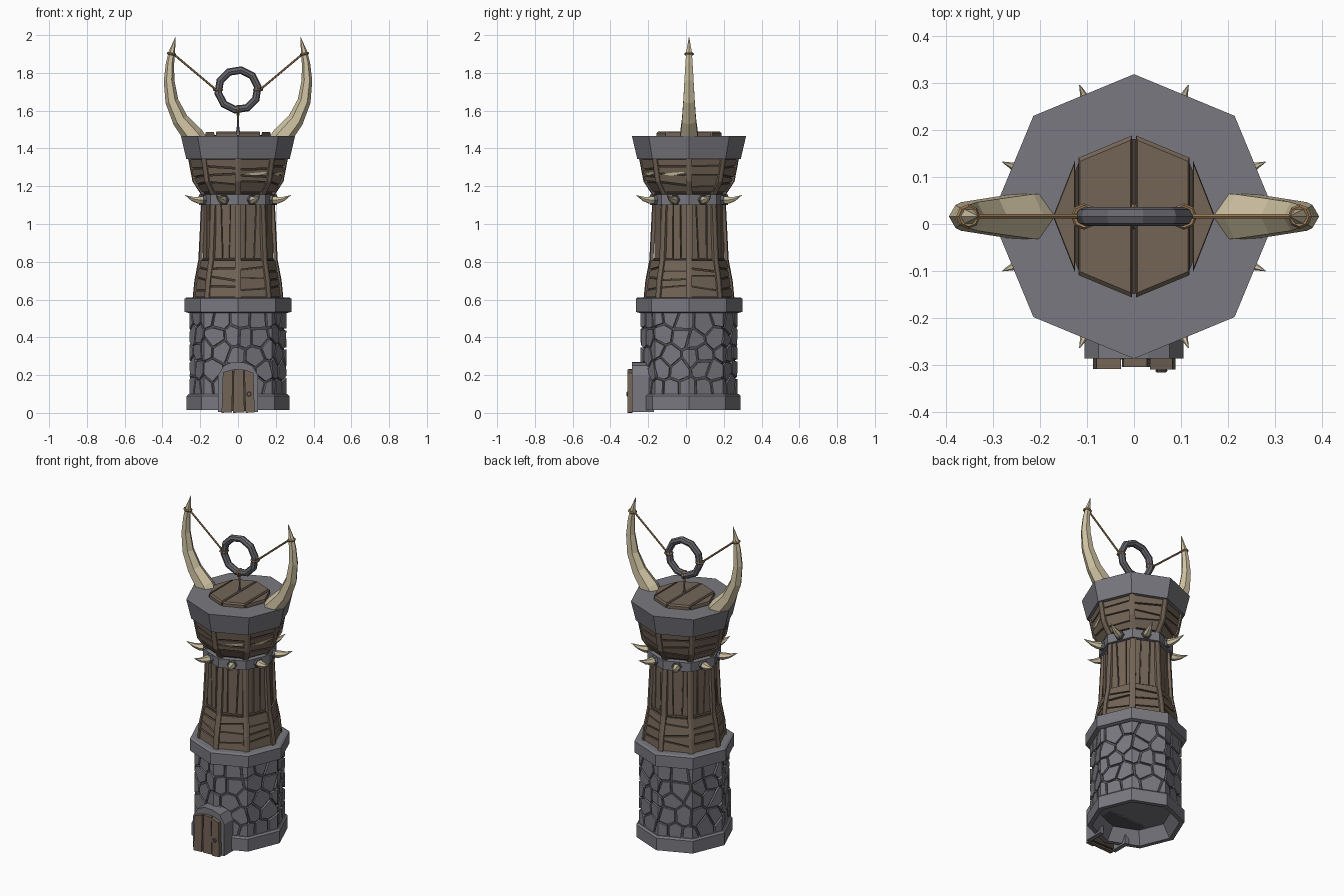
import bpy, bmesh, math, random
from mathutils import Vector as V

if "Cube" in bpy.data.objects:
    bpy.data.objects.remove(bpy.data.objects["Cube"])

random.seed(4)
CY = 0.016            # tower axis in y
FW = 0.195            # nominal width of one wall side


def mat(name, c):
    m = bpy.data.materials.new(name)
    m.diffuse_color = (*c, 1)
    m.use_nodes = True
    m.node_tree.nodes["Principled BSDF"].inputs["Base Color"].default_value = m.diffuse_color
    return m


STONE = mat("grey_stone", (0.19, 0.19, 0.215))
MORTAR = mat("dark_mortar", (0.085, 0.085, 0.095))
WOOD = mat("brown_wood", (0.175, 0.13, 0.095))
DARK = mat("dark_wood", (0.06, 0.045, 0.033))
BONE = mat("pale_bone", (0.62, 0.54, 0.36))
ROPE = mat("tan_rope", (0.34, 0.21, 0.10))
IRON = mat("dark_iron", (0.13, 0.13, 0.15))


def finish(bm, name, m):
    bmesh.ops.recalc_face_normals(bm, faces=bm.faces)
    me = bpy.data.meshes.new(name)
    bm.to_mesh(me)
    bm.free()
    me.materials.append(m)
    ob = bpy.data.objects.new(name, me)
    bpy.context.collection.objects.link(ob)
    return ob


def skin(bm, rings, cap=True):
    vs = [[bm.verts.new(p) for p in r] for r in rings]
    n = len(vs[0])
    for a, b in zip(vs, vs[1:]):
        for i in range(n):
            bm.faces.new((a[i], a[(i + 1) % n], b[(i + 1) % n], b[i]))
    if cap:
        bm.faces.new(vs[0][::-1])
        bm.faces.new(vs[-1])


def wall(s, z, r):
    """Point on the eight-sided wall: s counts sides, r is corner radius."""
    k = math.floor(s + 1e-9)
    a, b = (V((math.cos(i * math.pi / 4), math.sin(i * math.pi / 4))) for i in (k, k + 1))
    p = a.lerp(b, s - k) * r
    return V((p.x, p.y + CY, z))


def octa(name, prof, m, cap=True):
    bm = bmesh.new()
    skin(bm, [[wall(k, z, r) for k in range(8)] for r, z in prof], cap)
    return finish(bm, name, m)


def tube(bm, pts, radii, n=6, closed=False):
    """Tube along a path lying in the xz plane."""
    rings = []
    c = len(pts)
    for i, p in enumerate(pts):
        t = (pts[(i + 1) % c] - pts[i - 1]) if closed else (pts[min(i + 1, c - 1)] - pts[max(i - 1, 0)])
        t.normalize()
        side = V((0, 1, 0)) if abs(t.y) < 0.9 else V((1, 0, 0))
        up = t.cross(side).normalized()
        side = up.cross(t)
        rings.append([p + radii[i] * (math.cos(a) * up + math.sin(a) * side)
                      for a in (2 * math.pi * j / n for j in range(n))])
    skin(bm, rings + ([rings[0]] if closed else []), not closed)
    if closed:
        bmesh.ops.remove_doubles(bm, verts=bm.verts, dist=1e-5)


def loop(bm, c, axis, R, r, seg=8, n=5):
    a = axis.orthogonal().normalized()
    b = axis.cross(a)
    rings = []
    for i in range(seg + 1):
        t = 2 * math.pi * i / seg
        d = math.cos(t) * a + math.sin(t) * b
        rings.append([c + d * (R + r * math.cos(q)) + axis * r * math.sin(q)
                      for q in (2 * math.pi * j / n for j in range(n))])
    skin(bm, rings, False)


def slab(bm, pts, rin, rout):
    """Raised plate on the wall from (s, z) points and radius functions."""
    skin(bm, [[wall(s, z, rin(z)) if s < k1 else wall(s - 1e-9, z, rin(z)) for s, z, k1 in pts],
              [wall(s, z, rout(z)) if s < k1 else wall(s - 1e-9, z, rout(z)) for s, z, k1 in pts]])


def clip(poly, m, n):
    out = []
    for p, q in zip(poly, poly[1:] + poly[:1]):
        a, b = (p - m).dot(n), (q - m).dot(n)
        if a <= 0:
            out.append(p)
        if a * b < 0:
            out.append(p.lerp(q, a / (a - b)))
    return out


# stone base, wall core and collar
octa("base_plinth", [(0.20, 0.09), (0.245, 0.015), (0.272, 0.015), (0.272, 0.09), (0.262, 0.10), (0.2, 0.10)], STONE)
octa("stone_wall_core", [(0.243, 0.09), (0.243, 0.54)], MORTAR)
octa("stone_collar", [(0.265, 0.53), (0.282, 0.535), (0.282, 0.605), (0.27, 0.612), (0.2, 0.612)], STONE)

# irregular stones: cells around random sites, split at the wall corners
sites = [V(((c + 0.5 * (r % 2) + random.uniform(-.3, .3)) * FW / 2, 0.14 + 0.088 * r + random.uniform(-.025, .025)))
         for r in range(5) for c in range(16)]
allp = [p + V((d * 8 * FW, 0)) for p in sites for d in (-1, 0, 1)]
bm = bmesh.new()
for p in allp:
    if not -0.2 < p.x < 8 * FW + 0.2:
        continue
    cell = [p + V(o) for o in ((-.2, -.2), (.2, -.2), (.2, .2), (-.2, .2))]
    for q in allp:
        d = q - p
        if 1e-6 < d.length < 0.35:
            n = d.normalized()
            cell = clip(cell, (p + q) / 2 - n * 0.006, n)
    cell = clip(clip(cell, V((0, 0.53)), V((0, 1))), V((0, 0.10)), V((0, -1)))
    for k in range(8):
        piece = clip(clip(cell, V((k * FW, 0)), V((-1, 0))), V(((k + 1) * FW, 0)), V((1, 0)))
        if len(piece) > 2:
            slab(bm, [(k + min(max(v.x / FW - k, 0), 1 - 1e-7), v.y, 99) for v in piece],
                 lambda z: 0.24, lambda z: 0.256)
finish(bm, "wall_stones", STONE)

# wooden shaft
PROF = [(0.226, 0.60), (0.216, 0.70), (0.195, 0.81), (0.178, 0.825), (0.178, 1.15),
        (0.19, 1.17), (0.226, 1.225), (0.250, 1.35)]


def rad(z):
    for (r0, z0), (r1, z1) in zip(PROF, PROF[1:]):
        if z <= z1:
            return r0 + (r1 - r0) * max(0, z - z0) / (z1 - z0)
    return PROF[-1][0]


octa("shaft_core", PROF, DARK)
bm = bmesh.new()
for k in range(8):
    # horizontal boards on both flared parts
    for z0, z1, rows in ((0.61, 0.81, 4), (1.165, 1.345, 4)):
        h = (z1 - z0) / rows
        cut = [(z0, z0)] + [(z0 + h * i + random.uniform(-.014, .014), z0 + h * i + random.uniform(-.014, .014))
                            for i in range(1, rows)] + [(z1, z1)]
        for a, b in zip(cut, cut[1:]):
            pts = [(k + .03, a[0] + .004), (k + .97, a[1] + .004), (k + .97, b[1] - .004), (k + .03, b[0] - .004)]
            o = random.uniform(.007, .012)
            slab(bm, [(s, z, 99) for s, z in pts], lambda z: rad(z) - .01, lambda z: rad(z) + o)
    # upright boards in the middle
    cut = [(.03, .03)] + [(i / 3 + random.uniform(-.07, .07), i / 3 + random.uniform(-.07, .07)) for i in (1, 2)] + [(.97, .97)]
    for a, b in zip(cut, cut[1:]):
        pts = [(k + a[0] + .02, .80), (k + b[0] - .02, .80), (k + b[1] - .02, 1.12), (k + a[1] + .02, 1.12)]
        o = random.uniform(.007, .011)
        slab(bm, [(s, z, 99) for s, z in pts], lambda z: .17, lambda z: .178 + o)
finish(bm, "shaft_boards", WOOD)

# corner posts following the shaft outline
bm = bmesh.new()
for k in range(1, 9):
    rings = []
    for r, z in [PROF[0], PROF[1], PROF[2], PROF[4], PROF[5], PROF[6], PROF[7]]:
        w = 0.017 / (r * 0.765)
        rings.append([wall(k - w, z, r), wall(k - w, z, r + .017), wall(k, z, r + .015),
                      wall(k + w, z, r + .017), wall(k + w, z, r)])
    skin(bm, rings)
finish(bm, "corner_posts", WOOD)

# pale slits in the upper boards
bm = bmesh.new()
for k in (6, 7):
    slab(bm, [(k + .15, 1.262, 99), (k + .5, 1.256, 99), (k + .85, 1.268, 99), (k + .85, 1.276, 99), (k + .4, 1.27, 99)],
         lambda z: rad(z) + .008, lambda z: rad(z) + .0135)
finish(bm, "pale_slits", BONE)

# spiked band
octa("spike_band", [(0.18, 1.10), (0.207, 1.10), (0.207, 1.155), (0.18, 1.16)], STONE)
bs, bc = bmesh.new(), bmesh.new()
for k in range(8):
    a = (k + .5) * math.pi / 4
    d, side, up = V((math.cos(a), math.sin(a), 0)), V((-math.sin(a), math.cos(a), 0)), V((0, 0, 1))

    def ring(dist, z, r):
        return [V((0, CY, z)) + d * dist + r * (math.cos(q) * side + math.sin(q) * up)
                for q in (j * math.pi / 3 for j in range(6))]
    skin(bs, [ring(.18, 1.128, .023), ring(.225, 1.126, .021), ring(.262, 1.133, .013), ring(.302, 1.152, .001)])
    skin(bc, [ring(.18, 1.128, .030), ring(.205, 1.127, .027)])
finish(bs, "band_spikes", BONE)
finish(bc, "spike_sockets", IRON)

# flared stone crown and plank lid
octa("crown", [(0.24, 1.345), (0.274, 1.345), (0.302, 1.465), (0.1, 1.465)], STONE)
octa("lid_underlay", [(0.165, 1.46), (0.165, 1.472)], DARK)
bm = bmesh.new()
R, h = 0.172, 0.172 * math.sqrt(.5)
for sx in (-1, 1):
    for sl, top in (([(.004, R), (h - .004, h + .003), (h - .004, -h - .003), (.004, -R)], 1.490),
                    ([(h + .004, h - .004), (R, 0), (h + .004, -h + .004)], 1.486)):
        c = V((sum(p[0] for p in sl) / len(sl), 0))
        rings = []
        for f, z in ((1, 1.46), (1, top - .008), (.94, top)):
            rings.append([V((sx * (c.x + (x - c.x) * f), CY + y * f, z)) for x, y in sl])
        skin(bm, rings)
finish(bm, "lid_planks", WOOD)

# horns, mirrored
bm = bmesh.new()
H = [(.205, 1.42, .056), (.235, 1.465, .055), (.305, 1.55, .043), (.350, 1.65, .035), (.365, 1.76, .028),
     (.360, 1.85, .022), (.350, 1.91, .017), (.331, 1.99, .001)]
for s in (-1, 1):
    tube(bm, [V((s * x, CY, z)) for x, z, r in H], [r for *_, r in H])
finish(bm, "horns", BONE)

# hanging ring, ropes and knots
C = V((0, CY, 1.71))
bm = bmesh.new()
loop(bm, C, V((0, 1, 0)), .106, .0205, 10, 8)
tube(bm, [V((0, CY, 1.475)), V((0, CY, 1.50)), V((0, CY, 1.53)), V((0, CY, 1.57))], [.014, .008, .005, .005])
finish(bm, "iron_ring_and_stem", IRON)
bm = bmesh.new()
for s in (-1, 1):
    tube(bm, [V((s * .118, CY, 1.712)), V((s * .342, CY, 1.90))], [.0055, .0055])
    loop(bm, C + V((s * .106, 0, 0)), V((0, 0, 1)), .022, .006)
    loop(bm, V((s * .352, CY, 1.90)), V((-s * .2, 0, 1)).normalized(), .019, .007)
loop(bm, C + V((0, 0, -.106)), V((1, 0, 0)), .022, .006)
tube(bm, [V((0, CY, 1.55)), V((0, CY, 1.59))], [.006, .007])
finish(bm, "ropes", ROPE)


def extrude(bm, pts, y0, y1):
    skin(bm, [[V((x, y0, z)) for x, z in pts], [V((x, y1, z)) for x, z in pts]])


# door surround, door planks and knob
bm = bmesh.new()
outer = [(-.105, .005), (-.105, .20), (-.075, .25), (-.025, .27), (.03, .267), (.075, .25), (.105, .20), (.105, .005)]
inner = [(x * .74, z * .85) for x, z in outer[::-1]]
extrude(bm, outer + inner, -.285, -.17)
finish(bm, "door_surround", STONE)
bm = bmesh.new()
extrude(bm, [(-.08, .01), (-.08, .20), (-.04, .222), (.04, .222), (.08, .20), (.08, .01)], -.288, -.27)
finish(bm, "door_backing", DARK)
bm = bmesh.new()
for (x0, x1, t0, t1, za, zb, yf) in ((-.087, -.032, -.080, -.028, .215, .230, -.308), (-.026, .034, -.022, .028, .232, .230, -.304),
                                     (.040, .088, .034, .082, .230, .212, -.309)):
    extrude(bm, [(x0, 0), (x1, .003), (t1, zb), (t0, za)], yf, -.283)
finish(bm, "door_planks", WOOD)
bm = bmesh.new()
loop(bm, V((.058, -.311, .10)), V((0, 1, 0)), .009, .004)
finish(bm, "door_knob", IRON)
